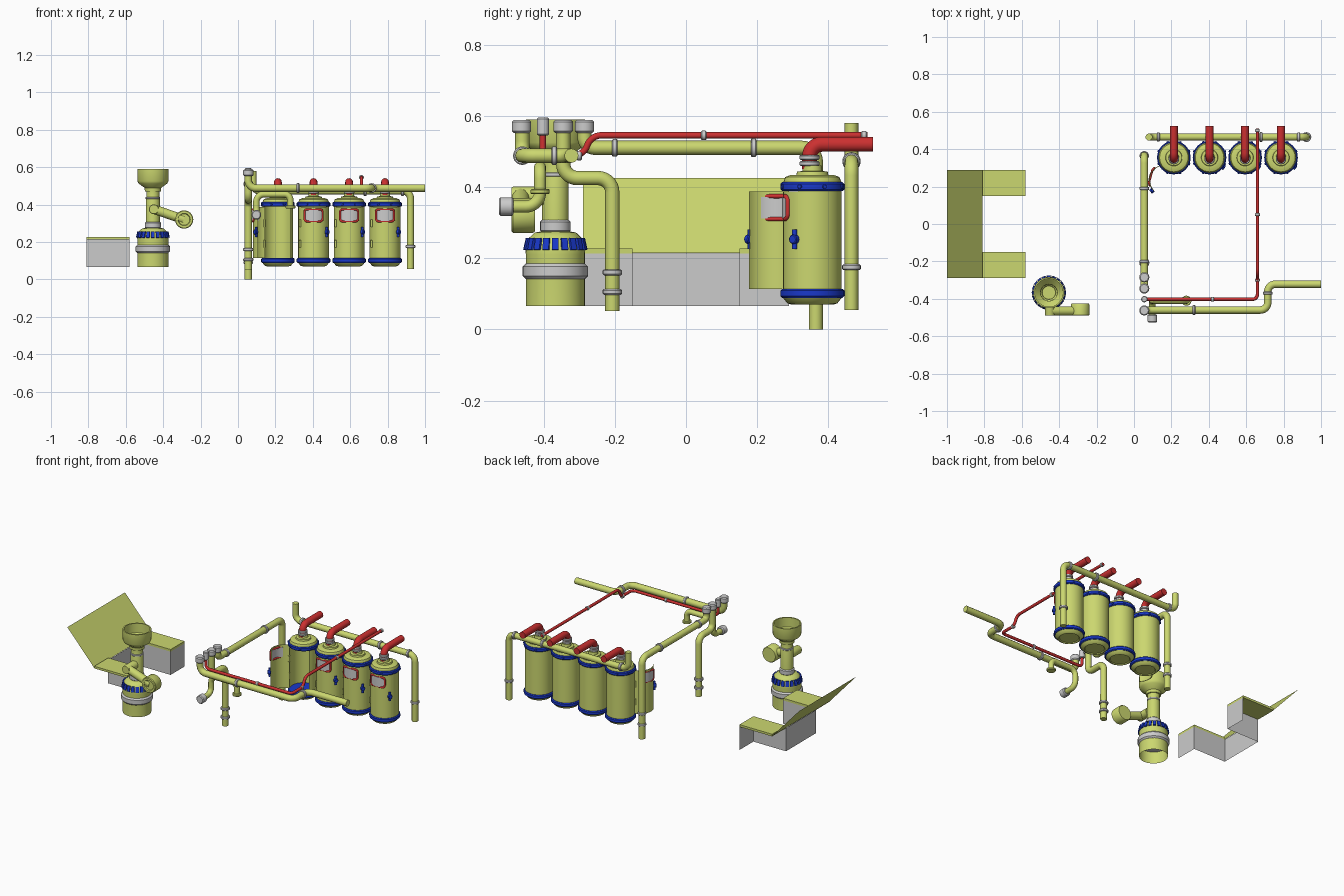
import bpy, bmesh
from math import sin, cos, pi, radians
from mathutils import Vector, Matrix

if "Cube" in bpy.data.objects:
    bpy.data.objects.remove(bpy.data.objects["Cube"])

def material(name, c):
    m = bpy.data.materials.new(name)
    m.diffuse_color = (*c, 1)
    m.use_nodes = True
    m.node_tree.nodes["Principled BSDF"].inputs["Base Color"].default_value = m.diffuse_color
    return m

OLIVE = material("olive", (0.6, 0.68, 0.16))
RED = material("red", (0.6, 0.03, 0.03))
BLUE = material("blue", (0.01, 0.04, 0.6))

def add(name, mesh, mat=None):
    ob = bpy.data.objects.new(name, mesh)
    bpy.context.collection.objects.link(ob)
    if mat:
        mesh.materials.append(mat)
    return ob

def faces_object(name, verts, faces, mat=None):
    me = bpy.data.meshes.new(name)
    me.from_pydata(verts, [], faces)
    return add(name, me, mat)

def box(name, lo, hi, mat=None):
    bm = bmesh.new()
    bmesh.ops.create_cube(bm, size=1)
    for v in bm.verts:
        v.co = [(a + b) / 2 + c * (b - a) for a, b, c in zip(lo, hi, v.co)]
    me = bpy.data.meshes.new(name)
    bm.to_mesh(me)
    bm.free()
    return add(name, me, mat)

def lathe(name, profile, loc, mat=None, axis=(0, 0, 1), a0=0, a1=360, segs=32):
    # turns an (r, z) profile around an axis, fully or over an arc
    full = a1 - a0 >= 360
    n = segs if full else segs + 1
    rot = Vector((0, 0, 1)).rotation_difference(Vector(axis)).to_matrix()
    verts, k = [], len(profile)
    for i in range(n):
        a = radians(a0 + (a1 - a0) * i / segs)
        verts += [rot @ Vector((r * cos(a), r * sin(a), z)) + Vector(loc) for r, z in profile]
    faces = [(i * k + j, (i + 1) % n * k + j, (i + 1) % n * k + j + 1, i * k + j + 1)
             for i in range(segs) for j in range(k - 1)]
    ob = faces_object(name, verts, faces, mat)
    bm = bmesh.new()
    bm.from_mesh(ob.data)
    bmesh.ops.remove_doubles(bm, verts=bm.verts, dist=1e-5)
    bmesh.ops.recalc_face_normals(bm, faces=bm.faces)
    bm.to_mesh(ob.data)
    bm.free()
    return ob

def ring(name, loc, axis=(0, 0, 1), r=0.026, h=0.018, mat=None):
    b = min(h, r) * 0.2
    return lathe(name, [(0, -h/2), (r - b, -h/2), (r, b - h/2), (r, h/2 - b), (r - b, h/2), (0, h/2)],
                 loc, mat, axis, segs=24)

def pipe(name, pts, r, mat=OLIVE, fillet=0.04, cyclic=False):
    # round tube along a path with rounded corners
    P = [Vector(p) for p in pts]
    path = [P[0]]
    for a, b, c in zip(P, P[1:], P[2:]):
        d = min(fillet, (a - b).length * 0.49, (c - b).length * 0.49)
        s, e = b + (a - b).normalized() * d, b + (c - b).normalized() * d
        for i in range(8):
            t = i / 7
            w = 2 * t * (1 - t) * 0.7071
            q = (1 - t)**2 + w + t * t
            path.append((s * (1 - t)**2 + b * w + e * t * t) / q)
    path.append(P[-1])
    if cyclic:
        path = P
    cu = bpy.data.curves.new(name, 'CURVE')
    cu.dimensions = '3D'
    cu.bevel_depth, cu.bevel_resolution, cu.use_fill_caps = r, 4, True
    sp = cu.splines.new('POLY')
    sp.points.add(len(path) - 1)
    for p, q in zip(sp.points, path):
        p.co = (*q, 1)
    sp.use_cyclic_u = cyclic
    tmp = bpy.data.objects.new(name, cu)
    bpy.context.collection.objects.link(tmp)
    me = bpy.data.meshes.new_from_object(tmp.evaluated_get(bpy.context.evaluated_depsgraph_get()))
    bpy.data.objects.remove(tmp)
    me.materials.clear()
    return add(name, me, mat)

# U-shaped bench: open zigzag wall, two arms, tilted back sheet
wall = [(-.58, -.29), (-.58, -.15), (-.81, -.15), (-.81, .15), (-.58, .15), (-.58, .29)]
faces_object("bench_wall", [(x, y, z) for x, y in wall for z in (.065, .213)],
             [(2*i, 2*i + 2, 2*i + 3, 2*i + 1) for i in range(5)])
for s, n in ((-1, "front"), (1, "back")):
    ys = sorted((s * .15, s * .29))
    box("bench_arm_" + n, (-.81, ys[0], .213), (-.58, ys[1], .227), OLIVE)
faces_object("bench_tilted_sheet", [(-.81, -.29, .215), (-.81, .29, .215), (-1, .29, .425), (-1, -.29, .425)],
             [(0, 1, 2, 3)], OLIVE)

# Furnace with funnel
FX, FY = -.455, -.367
lathe("furnace_body", [(.083, .065), (.083, .21), (.084, .222), (.076, .255), (.058, .272), (.04, .275),
      (.037, .31), (.037, .43), (.034, .44), (.036, .48), (.048, .492), (.076, .512), (.083, .525),
      (.083, .59), (.075, .59), (.075, .53), (.045, .5), (.043, .47), (0, .47)], (FX, FY, 0), OLIVE)
ring("furnace_band", (FX, FY, .163), r=.092, h=.044)
ring("furnace_neck_band", (FX, FY, .29), r=.043, h=.04)
ring("furnace_upper_band", (FX, FY, .435), r=.039, h=.012)
for i in range(20):
    o = box("furnace_fin", (-.008, -.009, -.017), (.007, .009, .017), BLUE)
    a = 2 * pi * i / 20
    o.matrix_world = (Matrix.Translation((FX + .08 * cos(a), FY + .08 * sin(a), .239))
                      @ Matrix.Rotation(a, 4, 'Z') @ Matrix.Rotation(-.22, 4, 'Y'))

# Furnace side arm with drum
lathe("furnace_arm_pivot", [(0, -.09), (.024, -.09), (.026, -.085), (.026, 0), (0, 0)],
      (-.45, -.4, .375), OLIVE, (0, 1, 0))
pipe("furnace_arm", [(-.45, -.465, .375), (-.29, -.465, .32)], .025)
lathe("furnace_drum", [(0, -.025), (.03, -.025), (.033, -.032), (.045, -.032), (.049, -.028),
      (.049, .028), (.045, .034), (0, .034)], (-.288, -.458, .32), OLIVE, (0, 1, 0))

# Tanks
TY = .355
def on_tank(cx, cy, r, deg, z):
    return Vector((cx + r * cos(radians(deg)), cy + r * sin(radians(deg)), z))

def door(cx, swing=0):
    # curved door with window frame, pane and latch, optionally swung about its left edge
    parts = [lathe("tank_door", [(.078, .113), (.082, .113), (.082, .388), (.078, .388), (.078, .113)],
                   (cx, TY, 0), OLIVE, a0=210, a1=330)]
    loop = []
    for sx, sz, q in ((1, 1, 0), (-1, 1, 90), (-1, -1, 180), (1, -1, 270)):
        for t in range(0, 91, 18):
            u = sx * 24 + 11 * cos(radians(q + t))
            z = .342 + sz * .017 + .015 * sin(radians(q + t))
            loop.append(on_tank(cx, TY, .084, 270 + u, z))
    parts.append(pipe("door_window_frame", loop, .006, RED, cyclic=True))
    parts.append(lathe("door_window_pane", [(.076, .312), (.085, .312), (.085, .372), (.076, .372), (.076, .312)],
                       (cx, TY, 0), None, a0=237, a1=303))
    parts.append(pipe("door_latch_bar", [on_tank(cx, TY, .087, 325, z) for z in (.226, .28)], .007, BLUE))
    out = (cos(radians(325)), sin(radians(325)), 0)
    parts.append(ring("door_latch_knob", on_tank(cx, TY, .089, 325, .253), out, .013, .018, BLUE))
    h = on_tank(cx, TY, .082, 210, 0)
    M = Matrix.Translation(h) @ Matrix.Rotation(radians(swing), 4, 'Z') @ Matrix.Translation(-h)
    for o in parts:
        o.data.transform(M)

for i, x in enumerate((.213, .404, .594, .786)):
    c = (x, TY, 0)
    lathe("tank_shell", [(.078, .1), (.082, .1), (.082, .4), (.078, .4), (.078, .1)],
          c, OLIVE, a0=-30, a1=210)
    lathe("tank_bottom", [(0, .112), (.08, .112), (.082, .088), (.07, .073), (.06, .07), (.056, .075), (0, .075)], c, OLIVE)
    lathe("tank_top", [(0, .39), (.08, .39), (.082, .413), (.076, .428), (.06, .434), (.045, .434),
          (.043, .443), (.028, .445), (.026, .46), (0, .46)], c, OLIVE)
    for n, z in (("lower", .101), ("upper", .401)):
        ring("tank_band_" + n, (x, TY, z), r=.09, h=.025, mat=BLUE)
    for k in range(8):
        p = on_tank(x, TY, .09, k * 45 + 22, .401)
        ring("tank_band_bolt", p, p - Vector((x, TY, .401)), .006, .008, BLUE)
    for z in (.19, .3):
        ring("tank_hinge", on_tank(x, TY, .084, 210, z), r=.006, h=.04, mat=OLIVE)
    for z in (.466, .483):
        ring("tank_outlet_collar", (x, .347, z), r=.028, h=.014)
    pipe("tank_outlet_pipe", [(x, .347, .45), (x, .347, .52), (x, .525, .52)], .021, RED, .035)
    door(x, -105 if i == 0 else 0)

# Olive pipes
X = .055
pipe("side_pipe_long", [(X, -.285, .57), (X, -.285, .51), (X, .365, .51), (X, .365, 0)], .02)
pipe("side_pipe_short", [(X, -.345, .57), (X, -.345, .425), (X, -.207, .425), (X, -.207, .052)], .02)
pipe("front_pipe", [(X, -.46, .57), (X, -.46, .488), (.715, -.46, .488), (.715, -.322, .488), (1, -.322, .488)], .02)
pipe("back_pipe", [(.08, .465, .58), (.08, .465, .472), (.922, .465, .472), (.922, .465, .055)], .019)
pipe("branch_pipe", [(.098, -.5, .345), (.098, -.41, .345), (.098, -.41, .455),
                     (.28, -.41, .455), (.28, -.41, .39)], .017)
ring("branch_flange", (.28, -.41, .387), r=.027, h=.014, mat=OLIVE)

# Red thin pipe
pipe("thin_red_pipe", [(X, -.402, .57), (X, -.402, .488), (.66, -.402, .488), (.66, -.29, .488),
                       (.66, -.265, .545), (.66, .51, .545)], .009, RED, .025)

# Grey pipe caps and clamps
for y, r in ((-.462, .027), (-.402, .017), (-.345, .027), (-.285, .027)):
    ring("pipe_cap", (X, y, .57), r=r, h=.037 if r > .02 else .05)
ring("branch_cap", (.098, -.505, .345), (0, 1, 0), .026, .042)
for loc, ax, r in (((X, .19, .51), 1, .026), ((X, -.2, .51), 1, .025), ((X, -.207, .16), 2, .027),
                   ((X, -.207, .105), 2, .027), ((X, .365, .16), 2, .025), ((X, .365, .09), 2, .025),
                   ((.32, -.46, .488), 0, .026), ((.715, -.37, .488), 1, .026),
                   ((.922, .465, .175), 2, .026), ((.68, .465, .472), 0, .026),
                   ((.13, .465, .472), 0, .025), ((.88, .465, .472), 0, .025),
                   ((.42, -.402, .488), 0, .013), ((.66, .05, .545), 1, .013),
                   ((.66, -.3, .488), 1, .013), ((.66, .5, .545), 1, .012)):
    ring("pipe_clamp", loc, [(1, 0, 0), (0, 1, 0), (0, 0, 1)][ax], r, .016)

# Smooth round surfaces, keep edges sharp
for o in bpy.context.scene.objects:
    o.select_set(True)
    bpy.context.view_layer.objects.active = o
bpy.ops.object.shade_smooth_by_angle(angle=radians(35))
